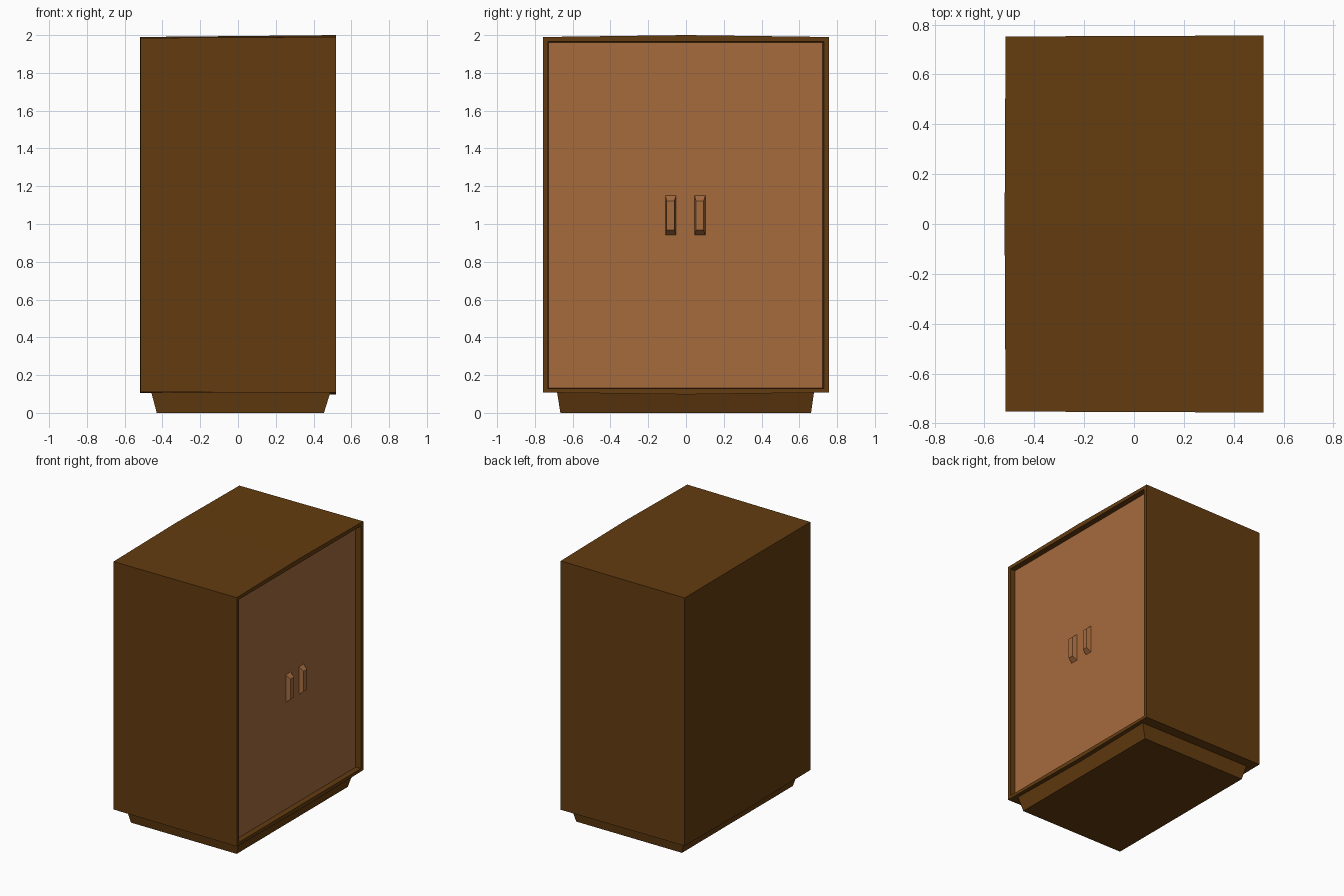
import bpy, bmesh

cube = bpy.data.objects.get("Cube")
if cube:
    bpy.data.objects.remove(cube, do_unlink=True)


def material(name, rgb):
    m = bpy.data.materials.new(name)
    m.use_nodes = True
    m.diffuse_color = (*rgb, 1)
    bsdf = next(n for n in m.node_tree.nodes if n.type == 'BSDF_PRINCIPLED')
    bsdf.inputs["Base Color"].default_value = (*rgb, 1)
    return m


DARK = material("dark wood", (0.127, 0.045, 0.005))
LIGHT = material("light wood", (0.381, 0.147, 0.048))


def loft(name, rings, mat):
    """Join rings of points in order and cap both ends."""
    bm = bmesh.new()
    loops = [[bm.verts.new(p) for p in ring] for ring in rings]
    for a, b in zip(loops, loops[1:]):
        n = len(a)
        for i in range(n):
            j = (i + 1) % n
            bm.faces.new((a[i], a[j], b[j], b[i]))
    for ring in (loops[0], loops[-1]):
        if len(ring) == 6:  # split at the middle so the cap can bow
            bm.faces.new((ring[0], ring[1], ring[4], ring[5]))
            bm.faces.new((ring[1], ring[2], ring[3], ring[4]))
        else:
            bm.faces.new(ring)
    bmesh.ops.recalc_face_normals(bm, faces=bm.faces[:])
    mesh = bpy.data.meshes.new(name)
    bm.to_mesh(mesh)
    bm.free()
    mesh.materials.append(mat)
    obj = bpy.data.objects.new(name, mesh)
    bpy.context.collection.objects.link(obj)
    return obj


def outline(x, y0, y1, z0, z1, sag=0.0, rise=0.0, bow=0.0):
    """Rectangle facing x with a movable middle point at top and bottom."""
    ym = (y0 + y1) / 2
    return [(x, y0, z0), (x + bow, ym, z0 - sag), (x, y1, z0),
            (x, y1, z1), (x + bow, ym, z1 + rise), (x, y0, z1)]


def rect(x, y0, y1, z0, z1):
    return [(x, y0, z0), (x, y1, z0), (x, y1, z1), (x, y0, z1)]


# Cabinet shell: bowed back, arched top, recessed opening on the door side
loft("cabinet_body", [
    outline(-0.515, -0.752, 0.752, 0.11, 1.985, 0.005, 0.005, -0.004),
    outline(0.519, -0.756, 0.756, 0.108, 1.99, 0.01, 0.01),
    outline(0.519, -0.73, 0.73, 0.13, 1.965),
    outline(0.472, -0.728, 0.722, 0.132, 1.962),
], DARK)

# Door panel at the back of the recess
loft("door_panel", [
    rect(0.470, -0.728, 0.722, 0.132, 1.962),
    rect(0.478, -0.728, 0.722, 0.132, 1.962),
], LIGHT)

# Pair of bevelled door handles
for name, yc in (("right_handle", -0.081), ("left_handle", 0.074)):
    loft(name, [
        rect(0.474, yc - 0.029, yc + 0.029, 0.938, 1.153),
        rect(0.512, yc - 0.021, yc + 0.019, 0.968, 1.122),
    ], LIGHT)

# Tapered plinth
loft("plinth", [
    [(-0.43, -0.665, 0), (0.455, -0.665, 0), (0.455, 0.662, 0), (-0.43, 0.662, 0)],
    [(-0.46, -0.683, 0.112), (0.49, -0.683, 0.112), (0.49, 0.678, 0.112), (-0.46, 0.678, 0.112)],
], DARK)
